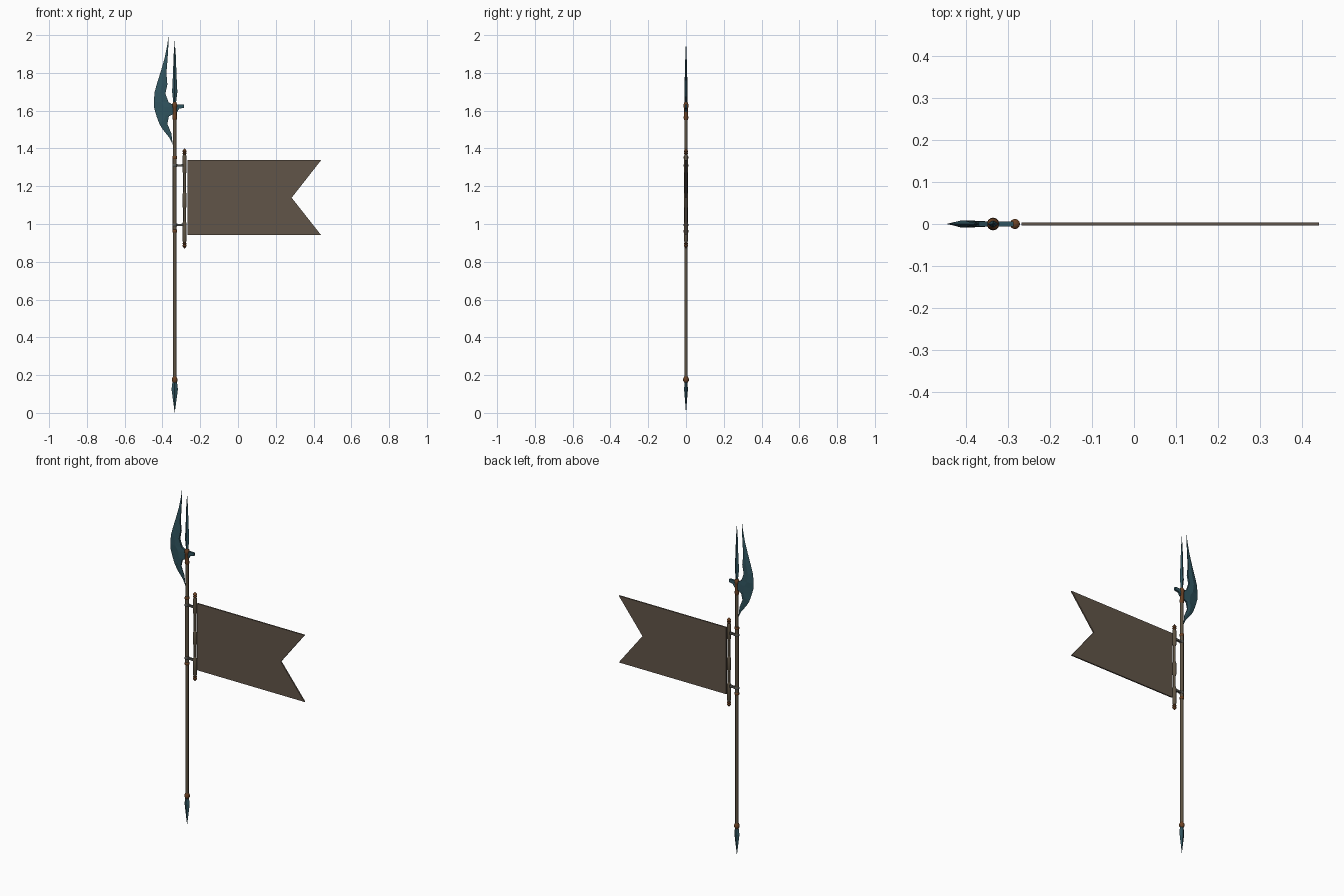
import bpy, bmesh, math

cube = bpy.data.objects.get("Cube")
if cube:
    bpy.data.objects.remove(cube, do_unlink=True)


def material(name, rgb):
    m = bpy.data.materials.new(name)
    m.use_nodes = True
    m.diffuse_color = (*rgb, 1)
    m.node_tree.nodes["Principled BSDF"].inputs["Base Color"].default_value = (*rgb, 1)
    return m


CLOTH = material("brown cloth", (0.12, 0.09, 0.065))
WOOD = material("brown wood", (0.11, 0.085, 0.055))
STEEL = material("teal steel", (0.03, 0.09, 0.115))
BRONZE = material("dark bronze", (0.15, 0.055, 0.018))
IRON = material("grey iron", (0.09, 0.09, 0.08))

POLE_X, ROD_X = -0.335, -0.283


def finish(name, bm, mat, smooth=False):
    bmesh.ops.remove_doubles(bm, verts=bm.verts, dist=1e-5)
    bmesh.ops.recalc_face_normals(bm, faces=bm.faces)
    me = bpy.data.meshes.new(name)
    bm.to_mesh(me)
    bm.free()
    me.materials.append(mat)
    ob = bpy.data.objects.new(name, me)
    bpy.context.scene.collection.objects.link(ob)
    if smooth:
        bpy.ops.object.select_all(action="DESELECT")
        ob.select_set(True)
        bpy.context.view_layer.objects.active = ob
        bpy.ops.object.shade_smooth_by_angle(angle=math.radians(40))
    return ob


def lathe(name, x, profile, mat, sides=16, depth=1.0, smooth=True):
    """Turn (radius, z) pairs about a vertical axis; depth flattens it in y."""
    bm = bmesh.new()
    rings = []
    for r, z in profile:
        angles = [2 * math.pi * i / sides for i in range(sides)]
        rings.append([bm.verts.new((x + r * math.cos(a), r * depth * math.sin(a), z))
                      for a in angles])
    for low, high in zip(rings, rings[1:]):
        for i in range(sides):
            j = (i + 1) % sides
            bm.faces.new((low[i], low[j], high[j], high[i]))
    for ring, (r, z) in ((rings[0], profile[0]), (rings[-1], profile[-1])):
        if r > 0:
            bm.faces.new(ring)
    return finish(name, bm, mat, smooth)


def plate(name, outline, half, mat):
    """Extrude an (x, z) outline evenly to both sides of y = 0."""
    bm = bmesh.new()
    face = bm.faces.new([bm.verts.new((x, -half, z)) for x, z in outline])
    moved = bmesh.ops.extrude_face_region(bm, geom=[face])["geom"]
    bmesh.ops.translate(bm, vec=(0, 2 * half, 0),
                        verts=[v for v in moved if isinstance(v, bmesh.types.BMVert)])
    return finish(name, bm, mat)


# Main pole with its end spikes and collars
lathe("pole", POLE_X, [(0.009, 0.16), (0.009, 1.62)], WOOD)
lathe("foot_spike", POLE_X, [(0, 0), (0.017, 0.125), (0.012, 0.165), (0.008, 0.175)],
      STEEL, 4, 0.6, False)
lathe("foot_collar", POLE_X, [(0.009, 0.16), (0.015, 0.17), (0.015, 0.18), (0.009, 0.192)], BRONZE)
lathe("head_collar", POLE_X, [(0.009, 1.55), (0.013, 1.56), (0.011, 1.575), (0.011, 1.615),
                              (0.014, 1.622), (0.014, 1.632), (0.008, 1.645)], BRONZE)
lathe("spear_point", POLE_X, [(0.008, 1.63), (0.008, 1.65), (0.014, 1.70), (0.009, 1.80),
                              (0.006, 1.89), (0, 1.97)], STEEL, 4, 0.6, False)

# Crescent axe blade: (outer x, outer z, inner x, inner z) per row
rows = [
    (-0.368, 2.00, -0.368, 2.00), (-0.374, 1.95, -0.369, 1.94),
    (-0.388, 1.88, -0.373, 1.87), (-0.405, 1.82, -0.379, 1.80),
    (-0.427, 1.75, -0.374, 1.74), (-0.441, 1.70, -0.384, 1.69),
    (-0.446, 1.645, -0.368, 1.645), (-0.443, 1.61, -0.335, 1.625),
    (-0.431, 1.57, -0.335, 1.585), (-0.416, 1.53, -0.366, 1.57),
    (-0.398, 1.50, -0.374, 1.53), (-0.362, 1.455, -0.353, 1.48),
    (-0.345, 1.418, -0.345, 1.418),
]
bm = bmesh.new()
sections = []
for ox, oz, ix, iz in rows:
    thick = min(0.008, 0.2 * (ix - ox))
    mx, mz = (ox + ix) / 2, (oz + iz) / 2
    loop = [(ox, 0, oz), (mx, -thick, mz), (ix, -thick * 0.7, iz),
            (ix, thick * 0.7, iz), (mx, thick, mz)]
    sections.append([bm.verts.new(p) for p in loop])
for a, b in zip(sections, sections[1:]):
    for i in range(5):
        j = (i + 1) % 5
        bm.faces.new((a[i], a[j], b[j], b[i]))
bmesh.ops.dissolve_degenerate(bm, dist=1e-5, edges=bm.edges)
finish("axe_blade", bm, STEEL)

# Small hammer beak opposite the blade
plate("beak", [(POLE_X, 1.59), (-0.322, 1.593), (-0.312, 1.61), (-0.287, 1.615),
               (-0.286, 1.632), (POLE_X, 1.632)], 0.006, STEEL)

# Rod that carries the flag, with sleeves and finials
lathe("flag_rod", ROD_X, [(0.007, 0.89), (0.007, 1.38)], WOOD)
for label, low, high in (("lower", 0.90, 1.015), ("middle", 1.08, 1.17), ("upper", 1.265, 1.37)):
    lathe(label + "_sleeve", ROD_X, [(0.007, low), (0.011, low + 0.012),
                                     (0.011, high - 0.012), (0.007, high)], WOOD)
for label, base, way in (("top", 1.368, 1), ("bottom", 0.902, -1)):
    shape = [(0.007, 0), (0.012, 0.006), (0.008, 0.011), (0.012, 0.018), (0, 0.034)]
    lathe(label + "_finial", ROD_X, [(r, base + way * h) for r, h in shape], BRONZE)

# Brackets joining rod and pole, with a sleeve and rings on the pole
lathe("pole_sleeve", POLE_X, [(0.0105, 0.96), (0.0105, 1.355)], WOOD)
for label, z, ring_z in (("upper", 1.31, 1.352), ("lower", 0.995, 0.962)):
    plate(label + "_bracket", [(POLE_X, z - 0.008), (-0.31, z - 0.005), (ROD_X, z - 0.008),
                               (ROD_X, z + 0.008), (-0.31, z + 0.005), (POLE_X, z + 0.008)],
          0.006, IRON)
    for part, c, mat in (("clamp", z, IRON), ("ring", ring_z, BRONZE)):
        lathe(label + "_" + part, POLE_X, [(0.0105, c - 0.008), (0.013, c - 0.005),
                                           (0.013, c + 0.005), (0.0105, c + 0.008)], mat)

# Swallowtail flag
plate("flag", [(-0.267, 0.941), (0.44, 0.941), (0.284, 1.139), (0.44, 1.338), (-0.267, 1.338)],
      0.004, CLOTH)
